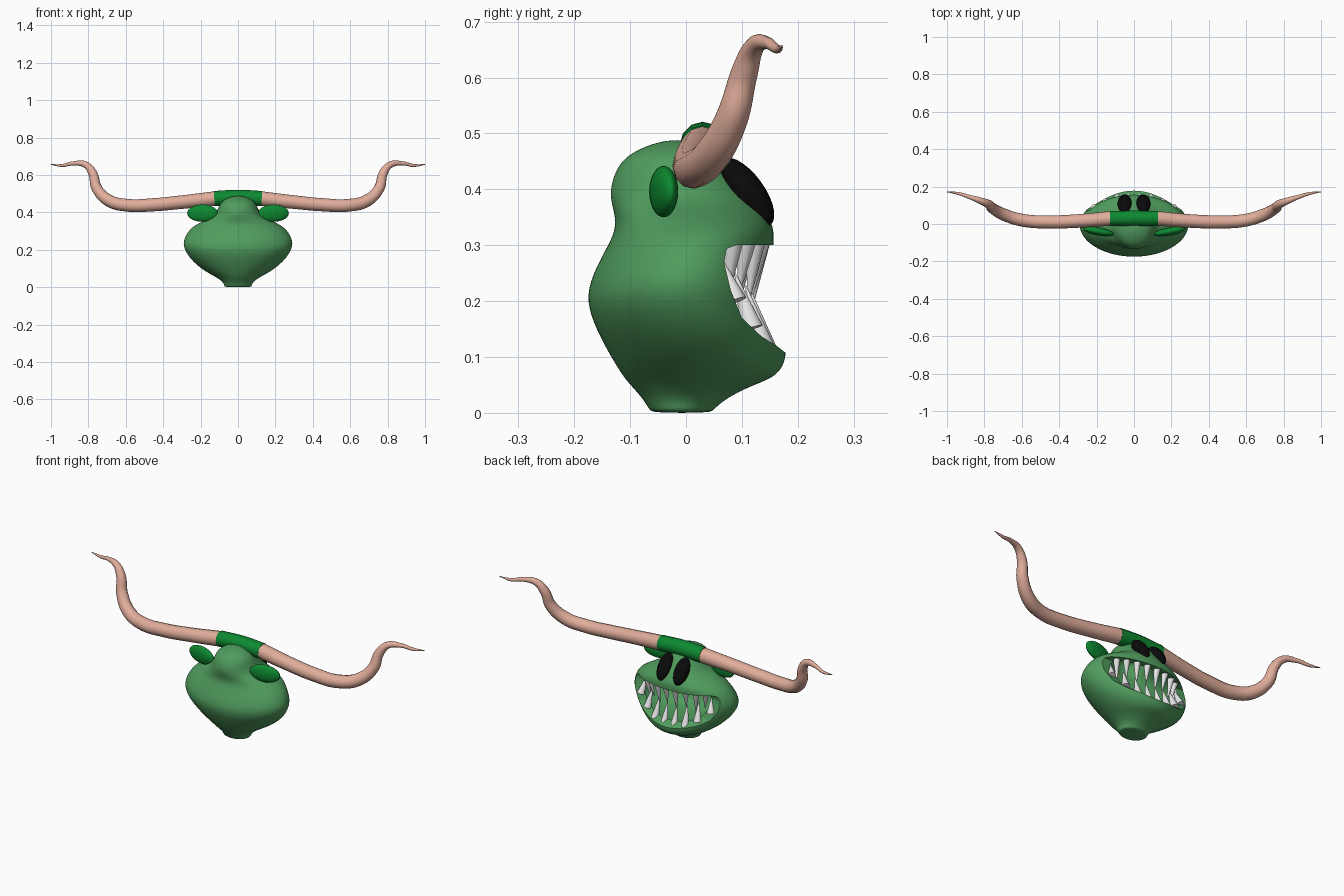
import bpy, bmesh
from math import sin, cos, pi, radians
from mathutils import Vector

if "Cube" in bpy.data.objects:
    bpy.data.objects.remove(bpy.data.objects["Cube"], do_unlink=True)


def material(name, r, g, b):
    m = bpy.data.materials.new(name)
    m.use_nodes = True
    m.diffuse_color = (r, g, b, 1)
    bsdf = m.node_tree.nodes["Principled BSDF"]
    bsdf.inputs["Base Color"].default_value = (r, g, b, 1)
    bsdf.inputs["Roughness"].default_value = 0.7
    return m


SKIN = material("skin green", 0.08, 0.33, 0.11)
DARK = material("dark green", 0.004, 0.25, 0.03)
HORN = material("horn pink", 0.75, 0.42, 0.33)
TOOTH = material("tooth white", 0.8, 0.8, 0.8)
BLACK = material("eye black", 0.003, 0.003, 0.003)


def make(name, bm, mat=None):
    bmesh.ops.recalc_face_normals(bm, faces=bm.faces)
    me = bpy.data.meshes.new(name)
    bm.to_mesh(me)
    bm.free()
    ob = bpy.data.objects.new(name, me)
    bpy.context.collection.objects.link(ob)
    if mat:
        me.materials.append(mat)
    return ob


def activate(ob):
    bpy.ops.object.select_all(action='DESELECT')
    ob.select_set(True)
    bpy.context.view_layer.objects.active = ob


def smooth(ob, angle=40):
    activate(ob)
    bpy.ops.object.shade_smooth_by_angle(angle=radians(angle))


def skin_rings(bm, rings):
    for a, b in zip(rings, rings[1:]):
        n = len(a)
        for i in range(n):
            j = (i + 1) % n
            bm.faces.new((a[i], a[j], b[j], b[i]))
    bm.faces.new(rings[0])
    bm.faces.new(rings[-1])


def loft(name, rows, inset=0, mat=None, seg=32):
    """Stack of ellipses given as height, half width, back y, front y."""
    bm = bmesh.new()
    rings = []
    for z, a, back, front in rows:
        c, b = (front + back) / 2, (front - back) / 2 - inset
        ts = [2 * pi * i / seg for i in range(seg)]
        rings.append([bm.verts.new(((a - inset) * cos(t), c + b * sin(t), z)) for t in ts])
    skin_rings(bm, rings)
    ob = make(name, bm, mat)
    mod = ob.modifiers.new("smooth", 'SUBSURF')
    mod.levels = mod.render_levels = 2
    activate(ob)
    bpy.ops.object.modifier_apply(modifier=mod.name)
    return ob


def carve(ob, cutter):
    mod = ob.modifiers.new("carve", 'BOOLEAN')
    mod.operation = 'DIFFERENCE'
    mod.solver = 'EXACT'
    mod.object = cutter
    activate(ob)
    bpy.ops.object.modifier_apply(modifier=mod.name)
    bpy.data.objects.remove(cutter, do_unlink=True)


# Head: hollow shell with a wide mouth cut out of the +y side
ROWS = [
    (0, .068, -.06, .045), (.006, .074, -.066, .05), (.025, .078, -.077, .07),
    (.05, .11, -.1, .12), (.065, .14, -.113, .165), (.1, .2, -.135, .183),
    (.15, .255, -.162, .175), (.2, .288, -.18, .165), (.245, .297, -.17, .16),
    (.3, .268, -.14, .156), (.325, .24, -.128, .159), (.35, .195, -.127, .15),
    (.375, .14, -.134, .132), (.4, .115, -.137, .115), (.44, .1, -.125, .08),
    (.465, .08, -.1, .055), (.482, .045, -.06, .02), (.488, .015, -.03, 0)]
head = loft("head", ROWS, mat=SKIN)
carve(head, loft("mouth_hollow", [r for r in ROWS if .08 < r[0] < .45], inset=.035))

MOUTH = [(.3, .3), (.09, .3), (.073, .294), (.068, .27), (.08, .22), (.1, .17),
         (.135, .137), (.165, .118), (.2, .09), (.3, .09)]
bm = bmesh.new()
skin_rings(bm, [[bm.verts.new((x, y, z)) for y, z in MOUTH] for x in (-.4, .4)])
carve(head, make("mouth_opening", bm))
smooth(head)


# Teeth: cones around the upper and lower lips
def cone(name, base, tip, r):
    bm = bmesh.new()
    bmesh.ops.create_cone(bm, cap_ends=True, segments=12, radius1=r, radius2=.001,
                          depth=(tip - base).length)
    bm.transform(((tip - base).to_track_quat('Z', 'Y')).to_matrix().to_4x4())
    bmesh.ops.translate(bm, verts=bm.verts, vec=(base + tip) / 2)
    smooth(make(name, bm, TOOTH))


UPPER, LOWER = 10, 8
for i in range(UPPER):
    t = radians(25 + 130 * i / (UPPER - 1))
    base = Vector((.232 * cos(t), .135 * sin(t), .31))
    drop = .12 if i % 2 else .1
    cone("upper_tooth", base, base + Vector((-base.x * .08, -.015, -drop)), .018)
for i in range(LOWER):
    u = 2 * i / (LOWER - 1) - 1
    base = Vector((.21 * u, .148 - .06 * u * u, .1 + .1 * u * u))
    cone("lower_tooth", base, base + Vector((-.015 * u, -.03, .115 - .03 * u * u)), .021)


# Eyes and ears: squashed, tilted balls
def ball(name, loc, size, rot, mat):
    bpy.ops.mesh.primitive_uv_sphere_add(segments=24, ring_count=14, location=loc, rotation=rot)
    ob = bpy.context.object
    ob.name = name
    ob.scale = size
    ob.data.materials.append(mat)
    smooth(ob, 60)


# Horns: tapered tubes along a curve
def tube(name, points, mat):
    cu = bpy.data.curves.new(name, 'CURVE')
    cu.dimensions = '3D'
    cu.bevel_depth = 1
    cu.bevel_resolution = 4
    cu.resolution_u = 8
    cu.use_fill_caps = True
    sp = cu.splines.new('BEZIER')
    sp.bezier_points.add(len(points) - 1)
    for p, (x, y, z, r) in zip(sp.bezier_points, points):
        p.co = (x, y, z)
        p.radius = r
        p.handle_left_type = p.handle_right_type = 'AUTO'
    ob = bpy.data.objects.new(name, cu)
    bpy.context.collection.objects.link(ob)
    cu.materials.append(mat)
    activate(ob)
    bpy.ops.object.convert(target='MESH')
    smooth(bpy.context.object, 50)


HORN_PATH = [(.12, .03, .474, .039), (.3, .016, .455, .036), (.45, .011, .441, .035),
             (.59, .019, .438, .034), (.69, .048, .463, .033), (.755, .083, .53, .029),
             (.777, .105, .61, .024), (.815, .122, .655, .018), (.88, .145, .662, .011),
             (.94, .163, .651, .008), (1, .172, .656, .002)]
for side, s in (("left", 1), ("right", -1)):
    ball(side + "_eye", (s * .05, .108, .395), (.038, .032, .073), (radians(36), 0, 0), BLACK)
    ball(side + "_ear", (s * .19, -.04, .396), (.083, .022, .046), (0, 0, s * radians(10)), DARK)
    tube(side + "_horn", [(s * x, y, z, r) for x, y, z, r in HORN_PATH], HORN)

# Band joining the horns across the crown
tube("horn_band", [(-.127, .03, .474, .0405), (0, .03, .48, .041), (.127, .03, .474, .0405)], DARK)
